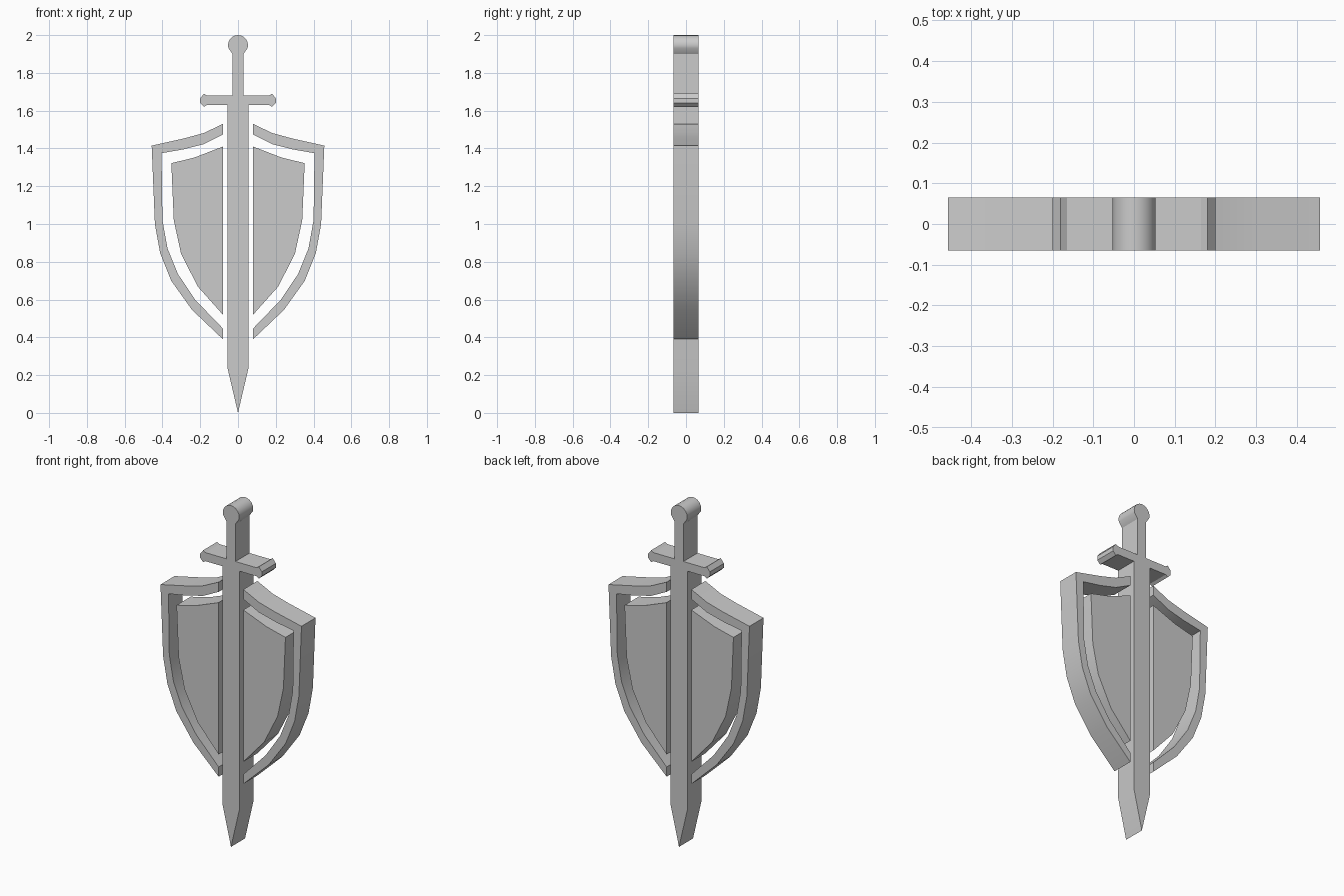
import bpy
import bmesh
import math

cube = bpy.data.objects.get("Cube")
if cube:
    bpy.data.objects.remove(cube, do_unlink=True)

HALF_DEPTH = 0.065

grey = bpy.data.materials.new("plain grey")
grey.use_nodes = True
grey.diffuse_color = (0.6, 0.6, 0.6, 1)
grey.node_tree.nodes["Principled BSDF"].inputs["Base Color"].default_value = (0.6, 0.6, 0.6, 1)


def mirrored(points):
    """Flip an outline across x = 0, keeping its winding direction."""
    return [(-x, z) for x, z in reversed(points)]


def plate(name, outline):
    """Extrude an anticlockwise x-z outline through the full depth."""
    bm = bmesh.new()
    face = bm.faces.new([bm.verts.new((x, -HALF_DEPTH, z)) for x, z in outline])
    back = bmesh.ops.extrude_face_region(bm, geom=[face], use_keep_orig=True)
    moved = [v for v in back["geom"] if isinstance(v, bmesh.types.BMVert)]
    bmesh.ops.translate(bm, verts=moved, vec=(0, 2 * HALF_DEPTH, 0))
    bmesh.ops.recalc_face_normals(bm, faces=bm.faces)
    mesh = bpy.data.meshes.new(name)
    bm.to_mesh(mesh)
    bm.free()
    mesh.materials.append(grey)
    obj = bpy.data.objects.new(name, mesh)
    bpy.context.collection.objects.link(obj)
    bpy.ops.object.select_all(action="DESELECT")
    obj.select_set(True)
    bpy.context.view_layer.objects.active = obj
    bpy.ops.object.shade_smooth_by_angle(angle=math.radians(30))
    return obj


# Sword: blade, crossguard and grip, then a rounded pommel
side = [(0.055, 0.235), (0.055, 1.63), (0.165, 1.63), (0.18, 1.62),
        (0.2, 1.64), (0.2, 1.665), (0.18, 1.69), (0.165, 1.68),
        (0.029, 1.68), (0.029, 1.9)]
for i in range(6):
    a = math.radians(-18 + i * 18)
    side.append((0.053 * math.cos(a), 1.947 + 0.053 * math.sin(a)))
plate("sword", [(0, 0)] + side + [(0, 2)] + mirrored(side))

# Shield rim: outer edge going up, inner edge coming back down
rim = [(0.08, 0.39), (0.243, 0.545), (0.354, 0.7), (0.412, 0.845),
       (0.44, 1.0), (0.457, 1.415), (0.29, 1.452), (0.18, 1.482), (0.08, 1.53),
       (0.08, 1.473), (0.18, 1.423), (0.29, 1.395), (0.405, 1.375),
       (0.4, 1.02), (0.373, 0.87), (0.318, 0.735), (0.225, 0.597), (0.08, 0.447)]

# Inner shield panel
panel = [(0.08, 0.52), (0.214, 0.67), (0.302, 0.845), (0.34, 1.02),
         (0.353, 1.322), (0.23, 1.352), (0.08, 1.41)]

for part, outline in (("shield_rim", rim), ("shield_panel", panel)):
    plate(part + "_left", outline)
    plate(part + "_right", mirrored(outline))
